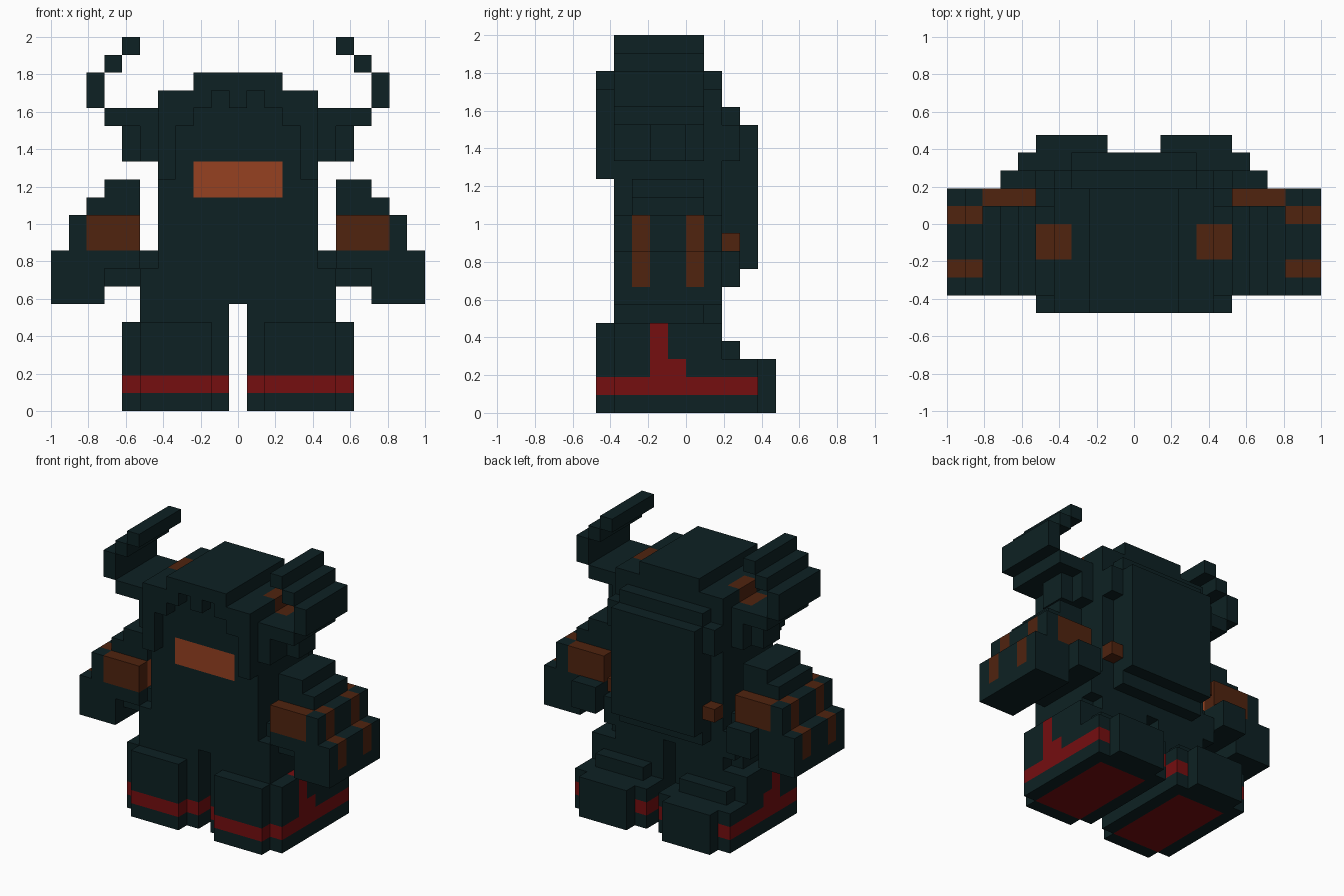
import bpy
import bmesh
from math import radians
from mathutils import Vector

if "Cube" in bpy.data.objects:
    bpy.data.objects.remove(bpy.data.objects["Cube"], do_unlink=True)

UNIT = 2 / 21  # edge of one block


def make_material(name, rgb):
    m = bpy.data.materials.new(name)
    m.use_nodes = True
    m.diffuse_color = (*rgb, 1)
    m.node_tree.nodes["Principled BSDF"].inputs["Base Color"].default_value = (*rgb, 1)
    return m


DARK, BROWN, SKIN, RED = range(4)
materials = [
    make_material("dark_teal", (0.004, 0.0152, 0.0168)),
    make_material("leather_brown", (0.08, 0.017, 0.0048)),
    make_material("warm_skin", (0.305, 0.053, 0.015)),
    make_material("boot_red", (0.178, 0.0044, 0.0052)),
]
blocks = {}  # cell -> (part, material)


def fill(part, xs, ys, zs, mat=DARK):
    """Fill a run of blocks and its mirror image; range ends are exclusive."""
    for i in range(*xs):
        for j in range(*ys):
            for k in range(*zs):
                for side in (1, -1):
                    name = part
                    if part.endswith("*"):
                        name = ("left_" if side > 0 else "right_") + part[:-1]
                    blocks[(i * side, j, k)] = (name, mat)


# Boots: rounded plan, stepped heel, red welt, side strap and sole
for xs, ys in (((1, 7), (-4, 4)), ((2, 6), (-5, 5))):
    fill("boot*", xs, ys, (0, 3))
for xs, front in (((1, 7), -4), ((2, 6), -5)):
    fill("boot*", xs, (front, 2), (3, 5))
fill("boot*", (2, 6), (2, 3), (3, 4))
fill("boot*", (1, 7), (-4, 4), (1, 2), RED)
fill("boot*", (2, 6), (-5, -4), (1, 2), RED)
fill("boot*", (6, 7), (-2, 0), (2, 3), RED)
fill("boot*", (6, 7), (-2, -1), (3, 5), RED)
fill("boot*", (2, 6), (-4, 3), (0, 1), RED)

# Legs and hips
fill("leg*", (1, 6), (-4, 1), (5, 6))
fill("leg*", (1, 5), (1, 2), (5, 6))
fill("hips", (0, 6), (-4, 2), (6, 8))
fill("hips", (5, 6), (-3, 1), (8, 9))

# Torso with the mouth plate
fill("torso", (0, 5), (-4, 2), (8, 14))
fill("torso", (0, 3), (-4, -3), (12, 14), SKIN)

# Back hair and its ties
fill("back_hair", (0, 4), (2, 3), (7, 17))
fill("back_hair", (0, 5), (2, 3), (14, 16))
fill("back_hair", (0, 4), (3, 4), (8, 16))
fill("hair_tie*", (4, 5), (2, 3), (9, 10), BROWN)

# Head and fringe framing the face
fill("head", (0, 5), (-4, 2), (14, 18))
fill("head", (0, 3), (-5, 2), (18, 19))
fill("fringe", (0, 1), (-5, -4), (17, 18))
fill("fringe", (2, 3), (-5, -4), (17, 18))
fill("fringe", (3, 4), (-5, -4), (16, 18))
fill("fringe", (4, 5), (-5, -4), (13, 18))

# Horns with brown bands at the root
fill("horn*", (5, 6), (-4, 1), (14, 16))
fill("horn*", (6, 7), (-2, 0), (14, 16))
fill("horn*", (5, 8), (-4, 1), (16, 17))
fill("horn*", (8, 9), (-4, 1), (17, 19))
fill("horn*", (7, 8), (-4, 1), (19, 20))
fill("horn*", (6, 7), (-4, 1), (20, 21))
fill("horn*", (5, 6), (-2, 0), (16, 17), BROWN)
fill("head", (4, 5), (-2, 0), (17, 18), BROWN)

# Arms with elbow plates and gauntlet straps
fill("arm*", (6, 8), (-3, 1), (12, 13))
fill("arm*", (6, 9), (-3, 1), (9, 12))
fill("arm*", (6, 7), (-3, 1), (9, 11), SKIN)
for y in (-4, 1):
    fill("elbow_plate*", (6, 9), (y, y + 1), (9, 11), BROWN)
fill("gauntlet*", (9, 10), (-4, 2), (9, 11))
fill("gauntlet*", (8, 11), (-4, 2), (6, 9))
fill("gauntlet*", (6, 8), (-4, 2), (8, 9))
fill("gauntlet*", (6, 8), (-3, 2), (7, 8))
fill("gauntlet*", (6, 8), (2, 3), (7, 9))
for y in (-3, 0):
    fill("gauntlet*", (9, 10), (y, y + 1), (9, 11), BROWN)
    fill("gauntlet*", (10, 11), (y, y + 1), (7, 9), BROWN)

# Outer skin of every part, merged into large flat faces
AXES = [Vector((1, 0, 0)), Vector((0, 1, 0)), Vector((0, 0, 1))]
for part in sorted({name for name, _ in blocks.values()}):
    bm = bmesh.new()
    for cell, (name, mat) in blocks.items():
        if name != part:
            continue
        centre = Vector(cell) + Vector((0, 0.5, 0.5))
        for a in range(3):
            u, v = AXES[(a + 1) % 3] / 2, AXES[(a + 2) % 3] / 2
            for sign in (1, -1):
                step = AXES[a] * sign
                if tuple(int(c) for c in Vector(cell) + step) in blocks:
                    continue
                mid = centre + step / 2
                ring = [mid - u - v, mid + u - v, mid + u + v, mid - u + v][::sign]
                face = bm.faces.new([bm.verts.new(p * UNIT) for p in ring])
                face.material_index = mat
    bmesh.ops.remove_doubles(bm, verts=bm.verts[:], dist=UNIT / 100)
    bmesh.ops.dissolve_limit(bm, angle_limit=radians(1), verts=bm.verts[:],
                             edges=bm.edges[:], delimit={"MATERIAL"})
    mesh = bpy.data.meshes.new(part)
    bm.to_mesh(mesh)
    bm.free()
    for m in materials:
        mesh.materials.append(m)
    bpy.context.collection.objects.link(bpy.data.objects.new(part, mesh))
